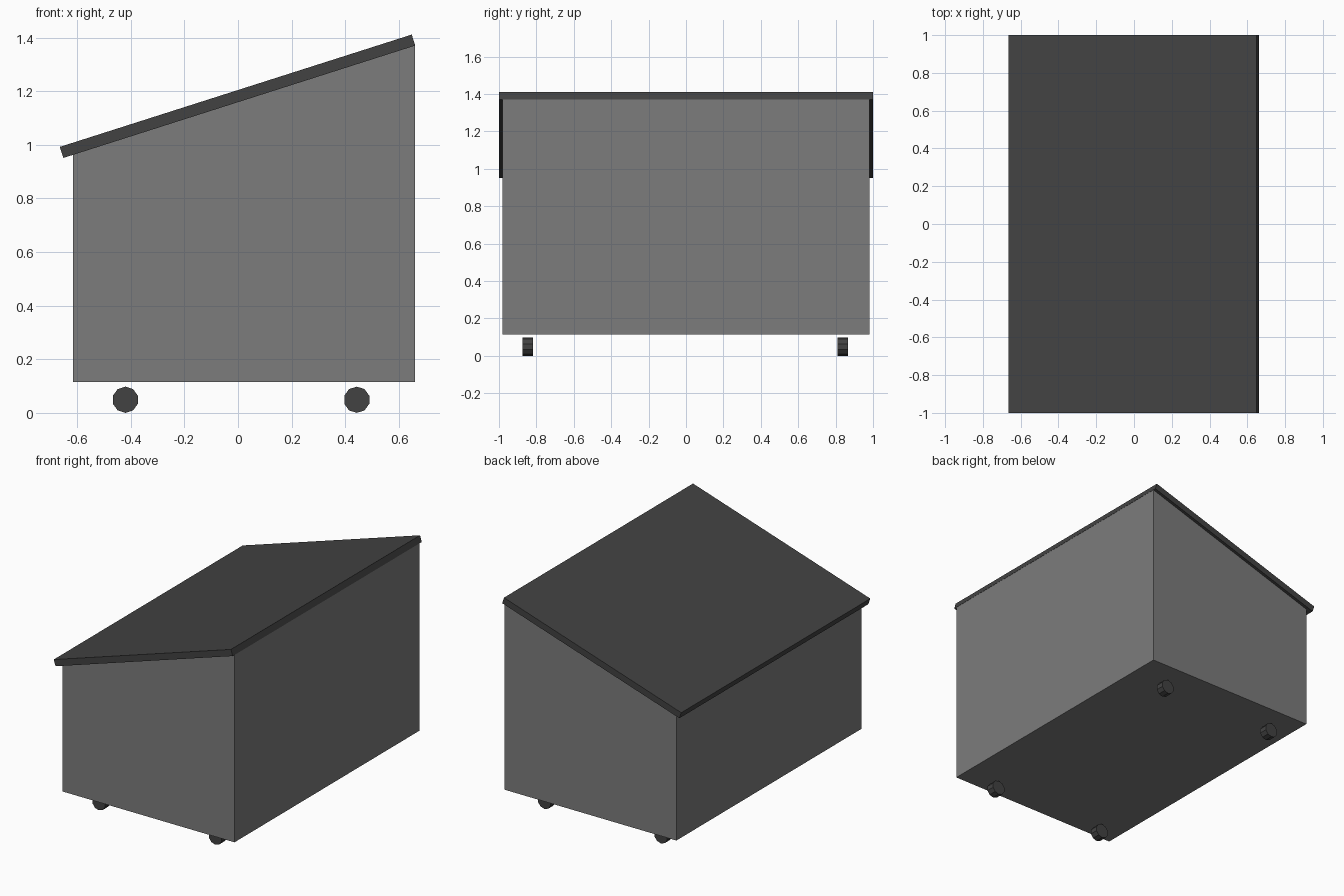
import bpy
import math

cube = bpy.data.objects.get("Cube")
if cube:
    bpy.data.objects.remove(cube, do_unlink=True)


def make_material(name, value):
    mat = bpy.data.materials.new(name)
    mat.use_nodes = True
    colour = (value, value, value, 1)
    mat.diffuse_color = colour
    mat.node_tree.nodes["Principled BSDF"].inputs["Base Color"].default_value = colour
    return mat


def extrude_profile(name, profile, y0, y1, mat):
    """Solid made by sweeping an x-z profile from y0 to y1."""
    n = len(profile)
    verts = [(x, y, z) for y in (y0, y1) for x, z in profile]
    faces = [list(range(n)), list(range(2 * n - 1, n - 1, -1))]
    for i in range(n):
        j = (i + 1) % n
        faces.append([j, i, i + n, j + n])
    mesh = bpy.data.meshes.new(name)
    mesh.from_pydata(verts, [], faces)
    mesh.materials.append(mat)
    obj = bpy.data.objects.new(name, mesh)
    bpy.context.collection.objects.link(obj)
    return obj


body_grey = make_material("mid grey", 0.2)
dark_grey = make_material("dark grey", 0.055)

# Container with a slanted top
extrude_profile("bin_body",
                [(-0.615, 0.115), (0.66, 0.115), (0.66, 1.37), (-0.615, 0.963)],
                -0.98, 0.98, body_grey)

# Sloping lid that overhangs the low side and both ends
extrude_profile("lid",
                [(-0.651, 0.951), (0.661, 1.37), (0.648, 1.411), (-0.665, 0.992)],
                -1, 1, dark_grey)

# Four small caster wheels
radius, sides = 0.049, 10
for side, x in (("right", -0.42), ("left", 0.443)):
    for end, y in (("front", -0.845), ("back", 0.838)):
        rim = [(x + radius * math.cos(math.tau * (i + 0.5) / sides),
                0.049 + radius * math.sin(math.tau * (i + 0.5) / sides))
               for i in range(sides)]
        extrude_profile(f"{end}_{side}_wheel", rim, y - 0.028, y + 0.028, dark_grey)
